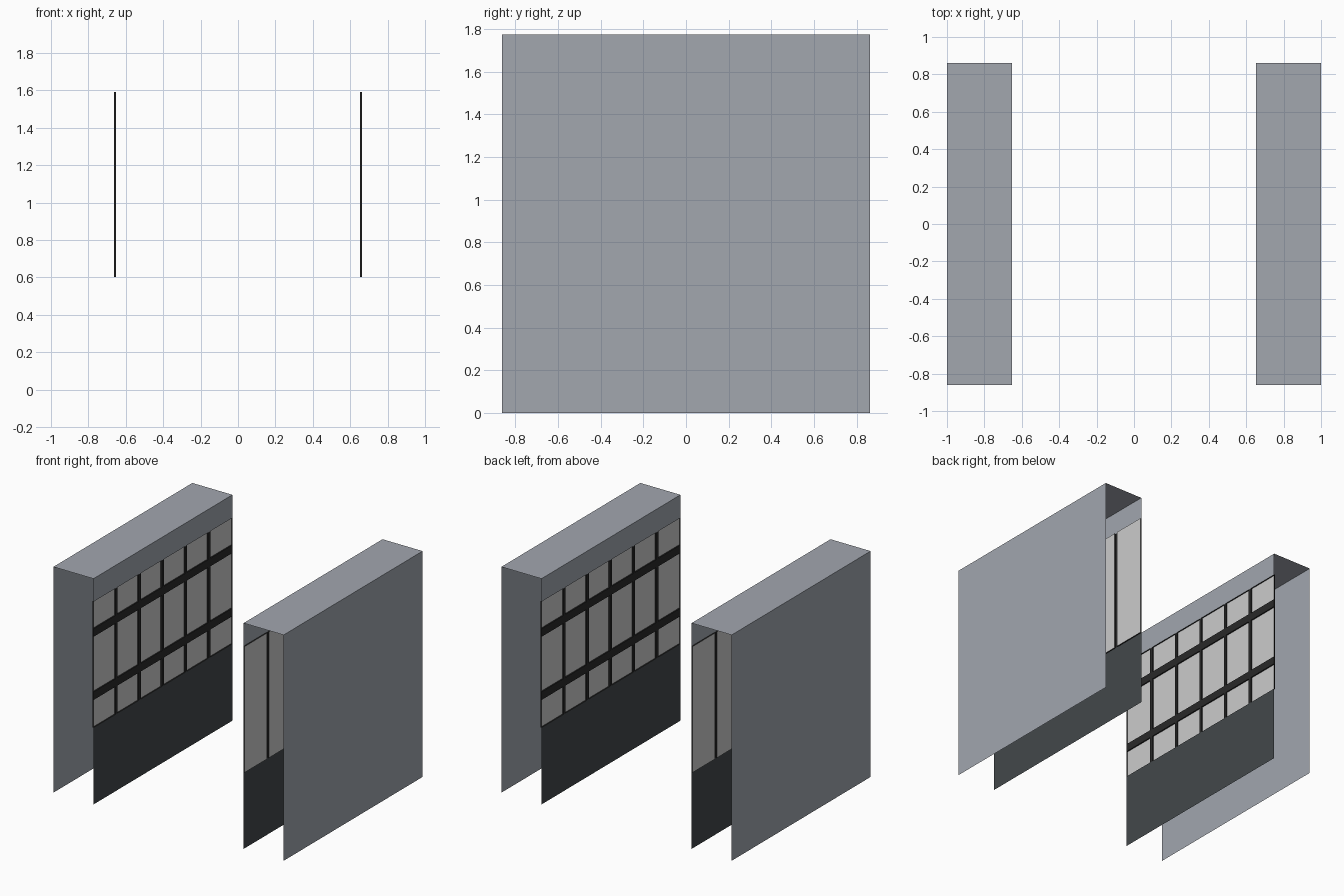
import bpy, bmesh, math

if "Cube" in bpy.data.objects:
    bpy.data.objects.remove(bpy.data.objects["Cube"])

HALF, TOP = 0.862, 1.773            # half length (y) and wall height
OUT, INN, GLASS = 1.0, 0.652, 0.662  # outer wall, inner wall, recessed pane
SILL, HEAD = 0.603, 1.592           # window band
COLS, POST = 6, 0.026               # panes and post width
BARS = [(0.82, 0.883), (1.316, 1.379)]


def material(name, rgb):
    m = bpy.data.materials.new(name)
    m.diffuse_color = (*rgb, 1)
    m.use_nodes = True
    m.node_tree.nodes["Principled BSDF"].inputs["Base Color"].default_value = m.diffuse_color
    return m


cladding = material("cladding", (0.36, 0.385, 0.43))
panel = material("dark_panel", (0.055, 0.065, 0.07))
black = material("frame_black", (0.022, 0.022, 0.022))
pale = material("pane_grey", (0.8, 0.8, 0.8))


def quad(axis, sign, pos, a, b):
    """Axis-aligned rectangle facing sign*axis; a and b span the next two axes."""
    pts = []
    for u, v in ((a[0], b[0]), (a[1], b[0]), (a[1], b[1]), (a[0], b[1])):
        p = [0, 0, 0]
        p[axis], p[(axis + 1) % 3], p[(axis + 2) % 3] = pos, u, v
        pts.append(p)
    return pts if sign > 0 else pts[::-1]


def build(name, quads, mat):
    """Make the right-hand part and its half-turn copy on the left."""
    bm = bmesh.new()
    for q in quads:
        bm.faces.new([bm.verts.new(p) for p in q])
    bmesh.ops.remove_doubles(bm, verts=bm.verts, dist=1e-5)
    me = bpy.data.meshes.new(name)
    bm.to_mesh(me)
    bm.free()
    me.materials.append(mat)
    for side, turn in (("right", 0), ("left", math.pi)):
        ob = bpy.data.objects.new(f"{name}_{side}", me)
        ob.rotation_euler.z = turn
        bpy.context.collection.objects.link(ob)


Y, DEPTH = (-HALF, HALF), (INN, GLASS)

# Outer wall, roof strip and the header above the windows
build("outer_shell", [
    quad(0, 1, OUT, Y, (0, TOP)),
    quad(2, 1, TOP, (INN, OUT), Y),
    quad(0, -1, INN, Y, (HEAD, TOP)),
], cladding)

# Dark panel below the windows
build("lower_panel", [quad(0, -1, INN, Y, (0, SILL))], panel)

# Column ranges between the posts
step = 2 * HALF / COLS
cols = []
for i in range(COLS):
    lo = -HALF + i * step + (POST / 2 if i else 0)
    hi = -HALF + (i + 1) * step - (POST / 2 if i < COLS - 1 else 0)
    cols.append((lo, hi))

# Recessed tall panes
build("window_panes", [quad(0, -1, GLASS, c, (SILL, HEAD)) for c in cols], pale)

# Posts, recess sides and cross bars
frame = []
for i, (lo, hi) in enumerate(cols):
    frame.append(quad(1, 1, lo, (SILL, HEAD), DEPTH))
    frame.append(quad(1, -1, hi, (SILL, HEAD), DEPTH))
    frame.append(quad(2, 1, SILL, DEPTH, (lo, hi)))
    frame.append(quad(2, -1, HEAD, DEPTH, (lo, hi)))
    for z0, z1 in BARS:
        frame.append(quad(0, -1, INN, (lo, hi), (z0, z1)))
        frame.append(quad(2, -1, z0, DEPTH, (lo, hi)))
        frame.append(quad(2, 1, z1, DEPTH, (lo, hi)))
    if i < COLS - 1:
        frame.append(quad(0, -1, INN, (hi, cols[i + 1][0]), (SILL, HEAD)))
build("window_frame", frame, black)
